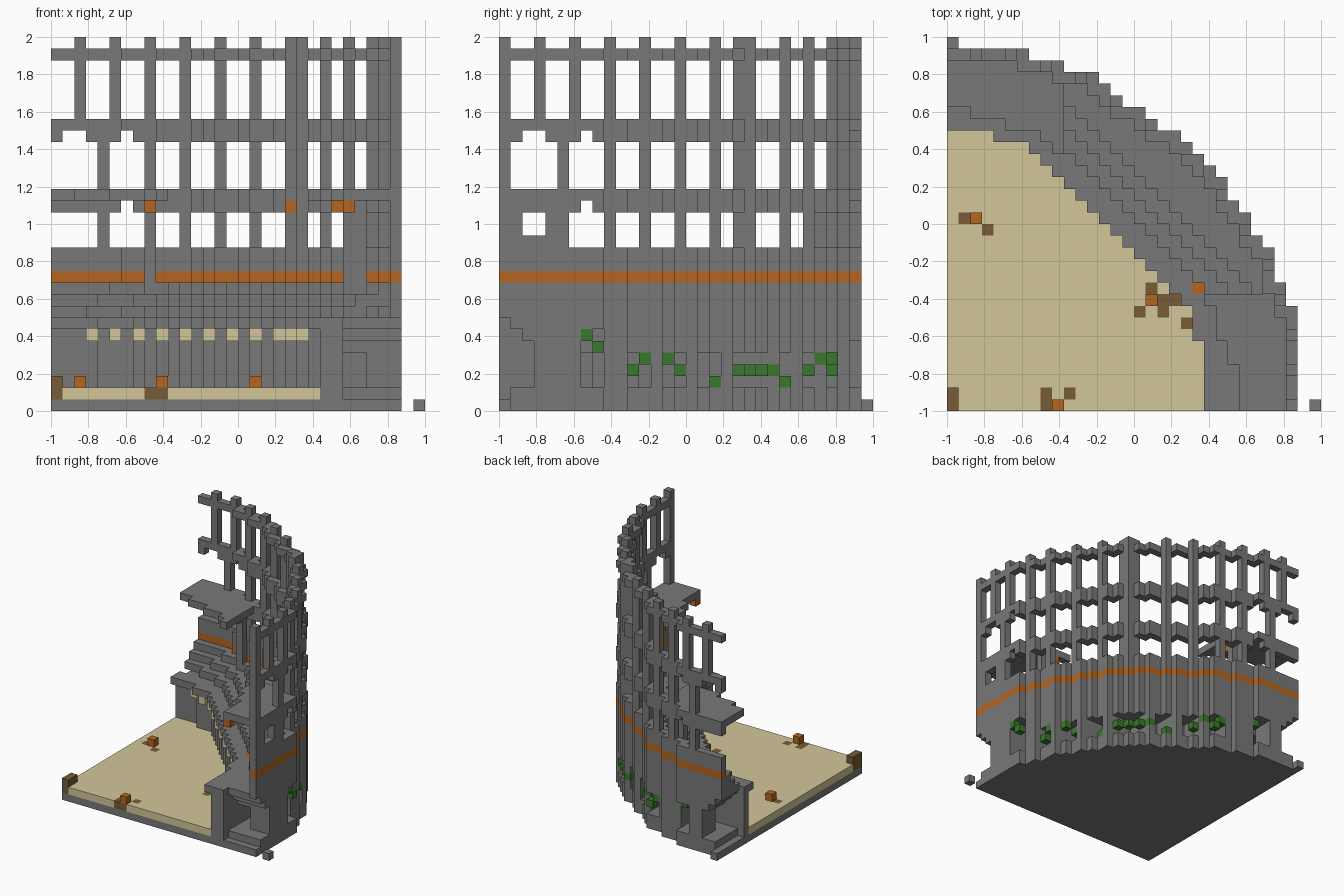
import bpy, bmesh
from mathutils import Vector

cube = bpy.data.objects.get("Cube")
if cube:
    bpy.data.objects.remove(cube, do_unlink=True)

S = 1 / 16          # edge of one block
cells = {}          # (i, j, k) -> part name

# Outer rim: last block row for each column, and inner rim of the stands
RIM = [30] * 7 + [29] * 3 + [28] * 3 + [27, 26, 25, 25, 24, 23, 23, 22, 21,
       20, 19, 17, 16, 14, 13, 10, 8]
INNER = [24] * 4 + [23] * 3 + [29 - i for i in range(7, 21)] + [6] + [0] * 8


def inside(i, j):
    return 0 <= i < len(RIM) and 0 <= j <= RIM[i]


def stands(i, j):
    return inside(i, j) and j >= INNER[i]


def depth(i, j):
    """Blocks between a cell and the outer rim."""
    t = 0
    while inside(i + t + 1, j) and inside(i, j + t + 1) and inside(i + t + 1, j + t + 1):
        t += 1
    return t


def fill(part, i, j, k0, k1):
    for k in range(k0, k1 + 1):
        cells[i, j, k] = part


def clear(i, j, k0, k1):
    for k in range(k0, k1 + 1):
        cells.pop((i, j, k), None)


PLAN = [(i, j) for i in range(len(RIM)) for j in range(RIM[i] + 1)]
SHELL = [c for c in PLAN if depth(*c) == 0]

# Base slab with two loose blocks, and the sand floor
for i, j in PLAN + [(31, 0), (0, 31)]:
    cells[i, j, 0] = "base_slab"
for i, j in PLAN:
    recessed = stands(i, j) and not (
        (i == 0 or stands(i - 1, j)) and (j == 0 or stands(i, j - 1)))
    if not stands(i, j) or recessed:
        cells[i, j, 1] = "arena_floor"
    if not stands(i, j):
        continue
    # Stepped seating, with the parapet overhanging the arena wall
    d = depth(i, j)
    rise = max(0, (i + j - 30) // 2)
    if j >= 6:
        rise = max(rise, 4 - d)
    fill("seating", i, j, 7 if recessed else 1, 7 + min(3, rise))
    # Gallery floors over the seats at both ends only
    if d < 5 and min(i, j) <= 9:
        cells[i, j, 18] = "gallery_floor"

# Corbels under the parapet
for i in list(range(3, 19, 2)) + [19, 20, 21]:
    cells[i, INNER[i], 6] = "corbels"

# Outer wall with a painted stripe and niches between pilasters
NICHES = {11: 4, 12: 4, 14: 4, 15: 4, 17: 4, 18: 4, 20: 4, 21: 4, 22: 4}
NICHES_BACK = {5: 5, 6: 5, **NICHES}
NICHES_SIDE = {7: 6, 8: 6, **NICHES}
for i, j in SHELL:
    fill("outer_wall", i, j, 1, 13)
    cells[i, j, 11] = "wall_stripe"
for i, j in PLAN:
    niches = NICHES_BACK if j > i else NICHES_SIDE
    m = min(i, j)
    if depth(i, j) < 2 and m in niches:
        clear(i, j, 2, niches[m])

# Open corner rooms with stepped ceilings, each leading to a low passage
for a, (low, high) in enumerate([(1, 7), (2, 6), (2, 5)]):
    for b in range(5):
        clear(25 + b, a, low, high)
        clear(a, 26 + b, low, high)
for a in range(3, 8):
    for b in (0, 1):
        clear(25 + b, a, 2, 4)
        clear(a, 26 + b, 2, 4)

# Ring bands of the arcade, with broken gaps in the lower courses
for i, j in SHELL:
    for k in (17, 18, 23, 24, 30):
        gap_y = j > i and (i == 6 or (k == 23 and i in (1, 2)))
        gap_x = i > j and (j == 7 or (k == 23 and j in (2, 3)))
        if k in (17, 23) and (gap_x or gap_y):
            continue
        cells[i, j, k] = "arcade_bands"

# Arcade columns
COMMON = [(8, 29), (11, 28), (14, 26), (17, 24), (20, 21), (21, 21), (21, 20),
          (23, 18), (25, 15), (27, 12), (28, 9), (29, 0)]
for i, j in COMMON + [(4, 30), (29, 5)]:
    fill("arcade_columns", i, j, 14, 16)
    fill("arcade_columns", i, j, 19, 22)
for i, j in COMMON + [(2, 30), (5, 30), (29, 3), (29, 6)]:
    fill("arcade_columns", i, j, 25, 31)

# Closed end bay with a small window
for j in range(6):
    fill("end_bay", 29, j, 14, 14 if j in (2, 3) else 16)

# Inner pillars under the gallery
fill("inner_pillars", 8, 27, 8, 17)
for i in (25, 26):
    fill("inner_pillars", i, 9, 8, 17)

# Lamps below the gallery, on the parapet and on the sand
for c in [(8, 26, 17), (20, 21, 17), (24, 9, 17), (25, 0, 17), (21, 10, 7),
          (2, 16, 2), (9, 0, 2), (17, 9, 2)]:
    cells[c] = "lamps"

# Rubble sunk into the sand, and the corner post
for i, j in [(8, 0), (8, 1), (9, 0), (10, 1), (1, 16), (3, 15), (17, 10),
             (18, 9), (19, 9), (16, 8), (18, 8), (20, 7), (17, 9)]:
    cells[i, j, 1] = "rubble"
for j in (0, 1):
    fill("corner_post", 0, j, 1, 2)

# Plants growing in the niches
for j, k in [(7, 6), (8, 5), (11, 3), (12, 4), (14, 4), (15, 3), (18, 2),
             (20, 3), (21, 3)]:
    i = max(i for i in range(len(RIM)) if RIM[i] >= j)
    cells[i, j, k] = "plants"
for i, k in [(20, 3), (19, 3), (17, 2), (14, 3), (13, 4), (12, 3), (11, 4)]:
    cells[i, RIM[i], k] = "plants"
cells[6, 29, 5] = "plants"


def material(name, rgb):
    m = bpy.data.materials.new(name)
    m.use_nodes = True
    m.diffuse_color = (*rgb, 1)
    m.node_tree.nodes["Principled BSDF"].inputs["Base Color"].default_value = (*rgb, 1)
    return m


stone = material("grey_stone", (0.19, 0.19, 0.19))
sand = material("sand", (0.65, 0.57, 0.32))
orange = material("orange", (0.46, 0.13, 0.014))
brown = material("brown", (0.19, 0.105, 0.037))
green = material("leaf_green", (0.042, 0.19, 0.026))
COLOUR = {"arena_floor": sand, "corbels": sand, "wall_stripe": orange,
          "lamps": orange, "rubble": brown, "corner_post": brown, "plants": green}


def build(part):
    """Mesh the exposed block faces of one part."""
    bm = bmesh.new()
    for c in [c for c, p in cells.items() if p == part]:
        mid = Vector(c) + Vector((0.5, 0.5, 0.5))
        for axis in range(3):
            for sign in (-1, 1):
                n = Vector((0, 0, 0))
                n[axis] = sign
                if tuple(int(v) for v in Vector(c) + n) in cells:
                    continue
                u = Vector((0, 0, 0))
                u[(axis + 1) % 3] = 0.5
                v = n.cross(u)
                ring = [mid + n / 2 + p for p in (-u - v, u - v, u + v, v - u)]
                bm.faces.new([bm.verts.new(p * S - Vector((1, 1, 0))) for p in ring])
    bmesh.ops.remove_doubles(bm, verts=bm.verts, dist=S / 100)
    mesh = bpy.data.meshes.new(part)
    bm.to_mesh(mesh)
    bm.free()
    mesh.materials.append(COLOUR.get(part, stone))
    bpy.context.collection.objects.link(bpy.data.objects.new(part, mesh))


for part in sorted(set(cells.values())):
    build(part)
